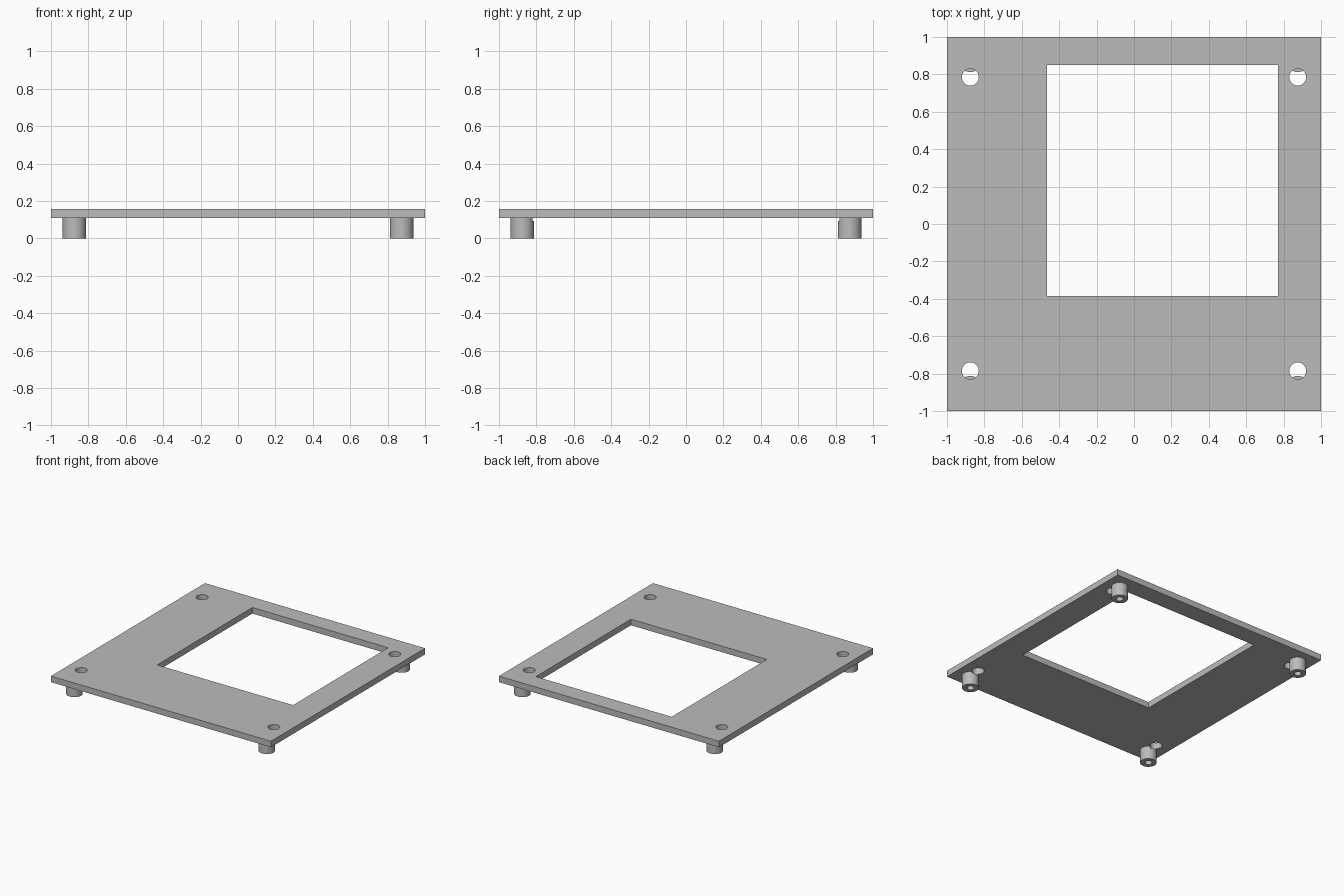
import bpy

cube = bpy.data.objects.get("Cube")
if cube:
    bpy.data.objects.remove(cube, do_unlink=True)

PLATE_BOTTOM, PLATE_TOP = 0.108, 0.158
POST_OFFSET = 0.875          # post centre in x and y
HOLE_Y = 0.785               # screw holes sit just inside the posts
NOTCH_Z = 0.094              # screw holes bite slightly into the posts

grey = bpy.data.materials.new("plain grey")
grey.use_nodes = True
colour = (0.5, 0.5, 0.5, 1)
grey.diffuse_color = colour
grey.node_tree.nodes["Principled BSDF"].inputs["Base Color"].default_value = colour


def finish(name):
    obj = bpy.context.object
    obj.name = name
    obj.data.materials.append(grey)
    return obj


def box(name, x0, x1, y0, y1, z0, z1):
    bpy.ops.mesh.primitive_cube_add(
        size=1, location=((x0 + x1) / 2, (y0 + y1) / 2, (z0 + z1) / 2))
    obj = finish(name)
    obj.scale = (x1 - x0, y1 - y0, z1 - z0)
    bpy.ops.object.transform_apply(location=False, rotation=False, scale=True)
    return obj


def cylinder(name, x, y, radius, z0, z1):
    bpy.ops.mesh.primitive_cylinder_add(
        vertices=48, radius=radius, depth=z1 - z0, location=(x, y, (z0 + z1) / 2))
    return finish(name)


def cut(obj, cutter):
    cutter.hide_render = True
    mod = obj.modifiers.new("cut", 'BOOLEAN')
    mod.operation = 'DIFFERENCE'
    mod.solver = 'EXACT'
    mod.object = cutter
    bpy.context.view_layer.objects.active = obj
    bpy.ops.object.modifier_apply(modifier=mod.name)


def smooth(obj):
    bpy.ops.object.select_all(action='DESELECT')
    obj.select_set(True)
    bpy.context.view_layer.objects.active = obj
    bpy.ops.object.shade_smooth_by_angle()


# Square plate with an off-centre window
plate = box("plate", -1, 1, -1, 1, PLATE_BOTTOM, PLATE_TOP)
window = box("window_cutter", -0.465, 0.77, -0.385, 0.85, 0, 0.3)
cut(plate, window)
bpy.data.objects.remove(window, do_unlink=True)

# Corner posts with blind bores, each next to a screw hole through the plate
for sy, end in ((-1, "front"), (1, "back")):
    for sx, side in ((-1, "right"), (1, "left")):
        x, y = sx * POST_OFFSET, sy * POST_OFFSET
        post = cylinder(f"{end}_{side}_post", x, y, 0.0625, 0, PLATE_BOTTOM)
        bore = cylinder("bore_cutter", x, y, 0.027, -0.1, PLATE_BOTTOM - 0.004)
        hole = cylinder("hole_cutter", x, sy * HOLE_Y, 0.045, NOTCH_Z, 0.3)
        cut(post, bore)
        cut(post, hole)
        cut(plate, hole)
        for cutter in (bore, hole):
            bpy.data.objects.remove(cutter, do_unlink=True)
        smooth(post)

smooth(plate)
